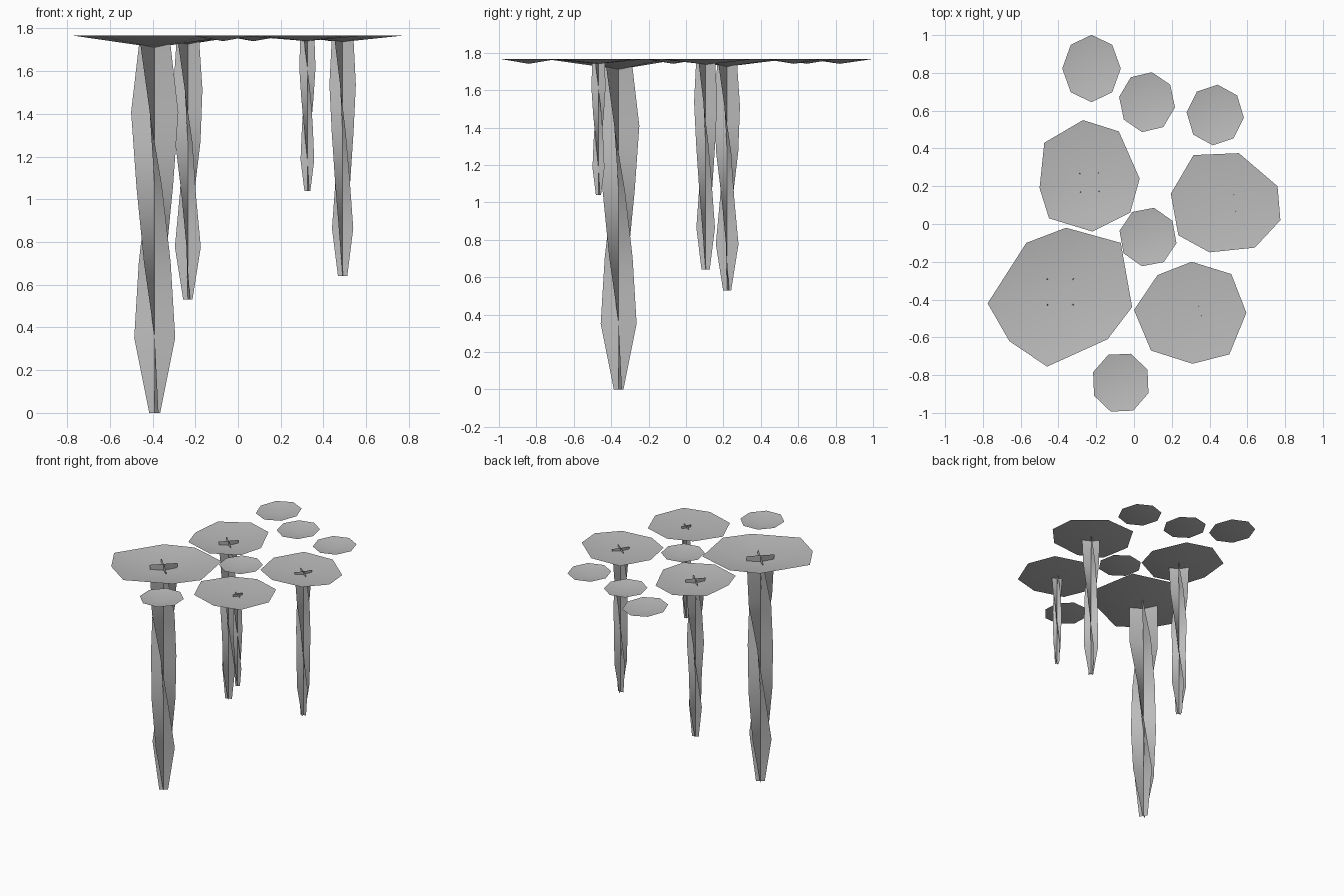
import bpy, math

if "Cube" in bpy.data.objects:
    bpy.data.objects.remove(bpy.data.objects["Cube"])

RIM = 1.767   # water-line height of the pad rims

plant = bpy.data.materials.new("plant_grey")
plant.diffuse_color = (0.5, 0.5, 0.5, 1)
plant.use_nodes = True
plant.node_tree.nodes["Principled BSDF"].inputs["Base Color"].default_value = plant.diffuse_color


def make_object(name, verts, faces):
    mesh = bpy.data.meshes.new(name)
    mesh.from_pydata(verts, [], faces)
    mesh.materials.append(plant)
    mesh.shade_smooth()
    mesh.update()
    ob = bpy.data.objects.new(name, mesh)
    bpy.context.collection.objects.link(ob)
    return ob


def pad(name, center, outline, dip):
    """Shallow dished leaf: flat rim (listed clockwise) around a lower centre."""
    n = len(outline)
    verts = [(x, y, RIM) for x, y in outline] + [(*center, RIM - dip)]
    make_object(name, verts, [((i + 1) % n, i, n) for i in range(n)])


def small_pad(name, center, rx, ry, start):
    """Near-regular eight-sided small leaf."""
    angles = [math.radians(start - 45 * i) for i in range(8)]
    pad(name, center, [(center[0] + rx * math.cos(a), center[1] + ry * math.sin(a))
                       for a in angles], 0.026)


def root(name, x, y, bottom, radii, start, step):
    """Two crossed ribbons twisting up to the pad, each arm its own smooth strip."""
    top = RIM - 0.006
    n = len(radii)
    verts, faces = [], []
    for arm in range(4):
        base = len(verts)
        for k, r in enumerate(radii):
            z = bottom + (top - bottom) * k / (n - 1)
            a = math.radians(start + step * (k - 1) + 90 * arm)
            verts += [(x, y, z), (x + r * math.cos(a), y + r * math.sin(a), z)]
        for k in range(n - 1):
            b = base + 2 * k
            faces.append((b, b + 1, b + 3, b + 2))
    make_object(name, verts, faces)


# Large leaves
pad("large_leaf_front_left", (-0.39, -0.36),
    [(-0.57, -0.10), (-0.36, -0.02), (-0.07, -0.10), (-0.01, -0.44),
     (-0.14, -0.61), (-0.46, -0.755), (-0.66, -0.62), (-0.775, -0.42)], 0.056)
pad("large_leaf_back_left", (-0.235, 0.22),
    [(-0.27, 0.55), (-0.08, 0.49), (0.03, 0.24), (-0.02, 0.06),
     (-0.22, -0.04), (-0.45, 0.03), (-0.50, 0.19), (-0.475, 0.43)], 0.041)
pad("large_leaf_right", (0.49, 0.11),
    [(0.315, 0.365), (0.555, 0.375), (0.76, 0.20), (0.775, 0.02),
     (0.64, -0.125), (0.40, -0.15), (0.235, -0.06), (0.195, 0.16)], 0.03)
pad("large_leaf_front_right", (0.32, -0.47),
    [(0.305, -0.20), (0.515, -0.265), (0.595, -0.47), (0.505, -0.69),
     (0.31, -0.74), (0.09, -0.67), (0.0, -0.455), (0.125, -0.27)], 0.026)

# Small leaves
small_pad("small_leaf_back", (-0.225, 0.823), 0.155, 0.178, 90)
small_pad("small_leaf_back_middle", (0.069, 0.645), 0.15, 0.161, 80)
small_pad("small_leaf_back_right", (0.43, 0.577), 0.152, 0.161, 85)
small_pad("small_leaf_middle", (0.074, -0.069), 0.154, 0.158, 78)
small_pad("small_leaf_front", (-0.07, -0.84), 0.156, 0.163, 70)

# Hanging roots
root("main_root", -0.39, -0.36, 0.0,
     [0.031, 0.096, 0.090, 0.092, 0.113, 0.10], 0, -34)
root("back_left_root", -0.235, 0.22, 0.53,
     [0.024, 0.061, 0.048, 0.063, 0.07, 0.072], -6, -32)
root("right_root", 0.49, 0.105, 0.64,
     [0.022, 0.053, 0.049, 0.053, 0.063, 0.064], -20, -27)
root("front_right_root", 0.325, -0.468, 1.04,
     [0.016, 0.032, 0.030, 0.033, 0.038, 0.038], 0, -30)
